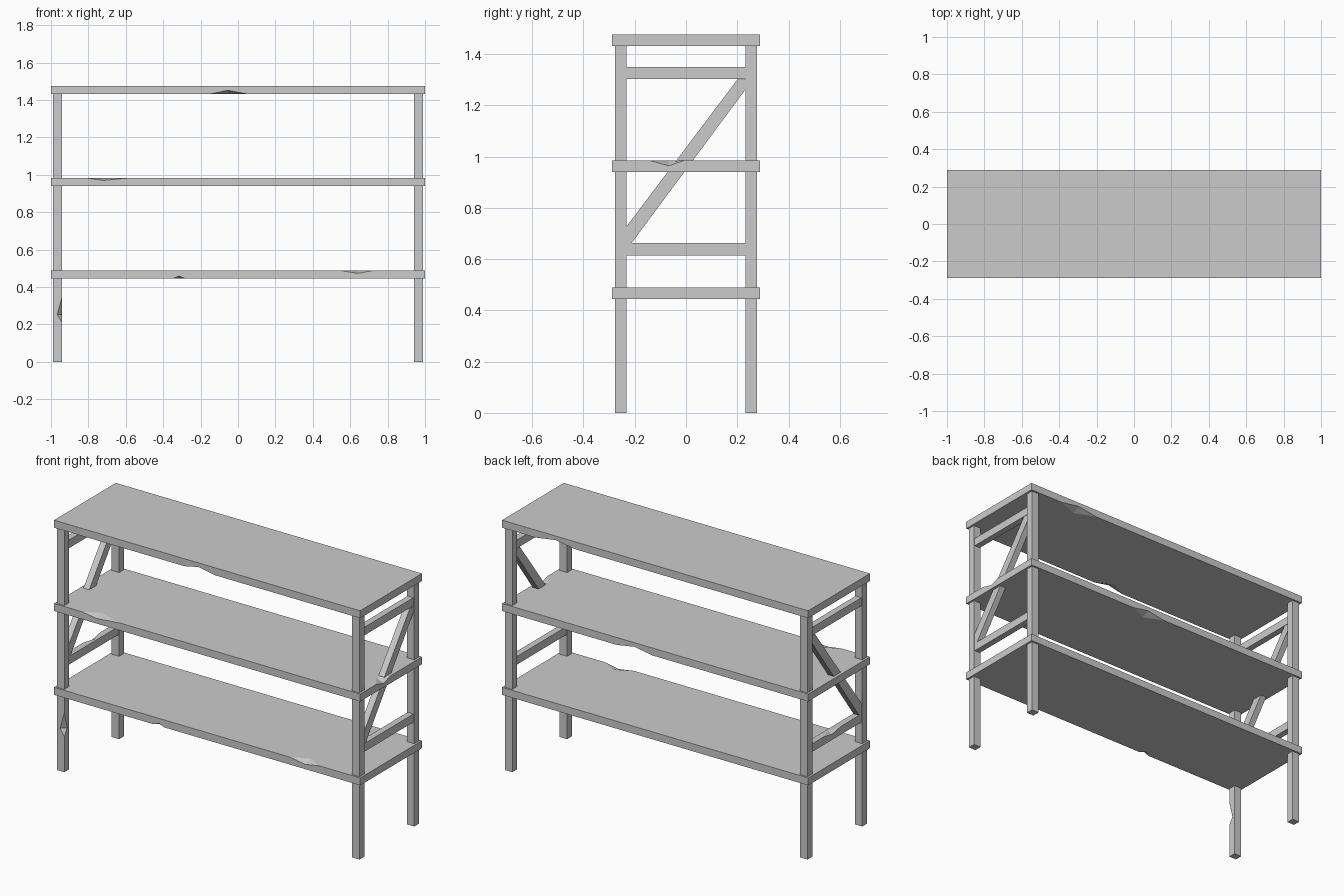
import bpy, bmesh
from mathutils import Vector

if "Cube" in bpy.data.objects:
    bpy.data.objects.remove(bpy.data.objects["Cube"])

grey = bpy.data.materials.new("plain grey")
grey.use_nodes = True
grey.diffuse_color = (0.6, 0.6, 0.6, 1)
grey.node_tree.nodes["Principled BSDF"].inputs["Base Color"].default_value = (0.6, 0.6, 0.6, 1)


def finish(name, bm):
    bmesh.ops.recalc_face_normals(bm, faces=bm.faces)
    mesh = bpy.data.meshes.new(name)
    bm.to_mesh(mesh)
    bm.free()
    mesh.materials.append(grey)
    obj = bpy.data.objects.new(name, mesh)
    bpy.context.collection.objects.link(obj)
    return obj


def box(name, lo, hi):
    bm = bmesh.new()
    bmesh.ops.create_cube(bm, size=1)
    lo, hi = Vector(lo), Vector(hi)
    for v in bm.verts:
        v.co = (lo + hi) / 2 + v.co * (hi - lo)
    return finish(name, bm)


def chip(obj, start, end, peak, cut_a, cut_b):
    """Break a splinter off the edge start-end; cuts reach along two faces at peak (0-1)."""
    a, b = Vector(start), Vector(end)
    corner = a.lerp(b, peak)
    p, q = corner + Vector(cut_a), corner + Vector(cut_b)
    mid = (p + q) / 2
    bm = bmesh.new()
    # scaling about the deepest point keeps the two broken facets in place
    verts = [bm.verts.new(mid + (v - mid) * 1.4) for v in (a, b, p, q)]
    bmesh.ops.convex_hull(bm, input=verts)
    cutter = finish("chip_cutter", bm)
    cutter.hide_render = True
    mod = obj.modifiers.new("chip", "BOOLEAN")
    mod.operation, mod.solver, mod.object = "DIFFERENCE", "EXACT", cutter
    bpy.context.view_layer.objects.active = obj
    bpy.ops.object.modifier_apply(modifier=mod.name)
    bpy.data.objects.remove(cutter)


# Shelves
W, D, T = 1.0, 0.288, 0.044
tops = {"lower": 0.489, "middle": 0.984, "top": 1.476}
shelf = {n: box(n + "_shelf", (-W, -D, z - T), (W, D, z)) for n, z in tops.items()}


def shelf_chip(name, side, upper, x0, x1, peak, drop, depth=0.05):
    """Chip on a long shelf edge: side -1 front, 1 back."""
    z = tops[name] - (0 if upper else T)
    chip(shelf[name], (x0, side * D, z), (x1, side * D, z), peak,
         (0, 0, -drop if upper else drop), (0, -side * depth, 0))


shelf_chip("top", -1, False, -0.15, 0.05, 0.48, 0.02)
shelf_chip("top", 1, False, 0.52, 0.78, 0.5, 0.02)
shelf_chip("middle", -1, True, -0.82, -0.57, 0.4, 0.014)
shelf_chip("middle", 1, False, 0.02, 0.25, 0.5, 0.02)
shelf_chip("lower", -1, True, 0.54, 0.73, 0.53, 0.016)
shelf_chip("lower", -1, False, -0.35, -0.28, 0.5, 0.014, 0.03)
z = tops["middle"]
chip(shelf["middle"], (W, -0.14, z), (W, -0.01, z), 0.56, (0, 0, -0.02), (-0.05, 0, 0))

# Legs, rails and diagonal braces at both ends
X0, X1, Y0, Y1 = 0.94, 0.988, 0.233, 0.278
B0, B1 = 0.945, 0.983
profile = [(-Y0, 0.663), (-0.212, 0.663), (Y0, 1.263), (Y0, 1.3), (0.2, 1.3), (-Y0, 0.726)]
for s, end in ((1, "left"), (-1, "right")):
    for t, face in ((-1, "front"), (1, "back")):
        leg = box(f"{face}_{end}_leg", (min(s * X0, s * X1), min(t * Y0, t * Y1), 0),
                  (max(s * X0, s * X1), max(t * Y0, t * Y1), tops["top"] - T))
        if s < 0 and t < 0:
            chip(leg, (-X0, -Y1, 0.21), (-X0, -Y1, 0.35), 0.3, (-0.027, 0, 0), (0, 0.027, 0))
    lo, hi = sorted((s * B0, s * B1))
    box(f"{end}_upper_rail", (lo, -Y0, 1.302), (hi, Y0, 1.35))
    rail = box(f"{end}_lower_rail", (lo, -Y0, 0.615), (hi, Y0, 0.663))
    if s < 0:
        chip(rail, (lo, -0.04, 0.663), (lo, 0.12, 0.663), 0.5, (0, 0, -0.015), (0.025, 0, 0))
    bm = bmesh.new()
    base = bm.faces.new([bm.verts.new((lo, y, z)) for y, z in profile])
    ext = bmesh.ops.extrude_face_region(bm, geom=[base])["geom"]
    bmesh.ops.translate(bm, vec=(hi - lo, 0, 0),
                        verts=[v for v in ext if isinstance(v, bmesh.types.BMVert)])
    # the extrusion keeps the starting face, so the brace is a closed solid
    finish(f"{end}_diagonal_brace", bm)
